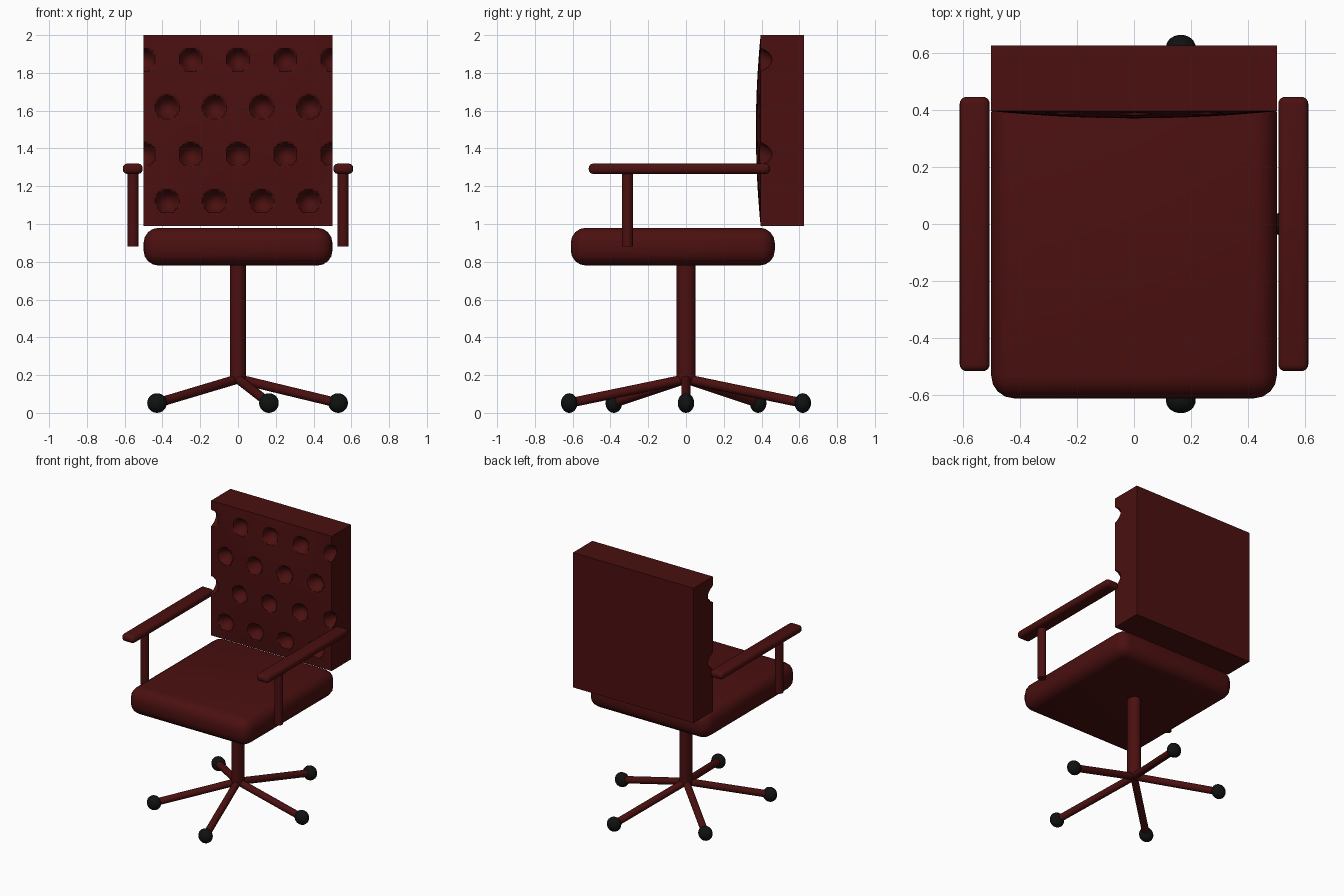
import bpy, bmesh, math
from mathutils import Vector

cube = bpy.data.objects.get("Cube")
if cube:
    bpy.data.objects.remove(cube, do_unlink=True)


def material(name, color):
    m = bpy.data.materials.new(name)
    m.use_nodes = True
    m.diffuse_color = (*color, 1)
    m.node_tree.nodes["Principled BSDF"].inputs["Base Color"].default_value = (*color, 1)
    return m


RED = material("dark red", (0.07, 0.005, 0.005))
BLACK = material("black", (0.005, 0.006, 0.006))


def finish(ob, name, mat):
    ob.name = name
    ob.data.materials.append(mat)
    bpy.ops.object.select_all(action='DESELECT')
    ob.select_set(True)
    bpy.context.view_layer.objects.active = ob
    bpy.ops.object.shade_smooth_by_angle(angle=math.radians(35))
    return ob


def rounded_box(name, low, high, radius):
    low, high = Vector(low), Vector(high)
    bpy.ops.mesh.primitive_cube_add(size=1, location=(low + high) / 2)
    ob = bpy.context.object
    ob.scale = high - low
    bpy.ops.object.transform_apply(location=False, rotation=False, scale=True)
    bevel = ob.modifiers.new("rounding", 'BEVEL')
    bevel.width, bevel.segments = radius, 4
    bevel.limit_method = 'NONE'
    bpy.ops.object.modifier_apply(modifier=bevel.name)
    return finish(ob, name, RED)


def tube(name, start, end, radius, squash=1):
    start, end = Vector(start), Vector(end)
    axis = end - start
    bpy.ops.mesh.primitive_cylinder_add(vertices=24, radius=radius, depth=axis.length,
                                        location=(start + end) / 2)
    ob = bpy.context.object
    ob.scale.x = squash
    ob.rotation_euler = axis.to_track_quat('Z', 'Y').to_euler()
    return finish(ob, name, RED)


# Seat cushion
rounded_box("seat", (-0.5, -0.61, 0.78), (0.5, 0.47, 0.98), 0.08)

# Backrest: a block whose front swells outward and has staggered button dents
BOTTOM, TOP, FRONT, REAR, STEP = 0.99, 2.0, 0.395, 0.625, 0.25
dents = []
for row in range(4):
    shift = 0 if row % 2 else STEP / 2
    dents += [((i - 2) * STEP + shift, 1.12 + row * STEP) for i in range(5)]


def front_y(x, z):
    u, v = x / 0.5, (z - 1.495) / 0.505
    y = FRONT - 0.025 * (1 - u * u) * (1 - v * v)
    near = min(math.hypot(x - dx, z - dz) for dx, dz in dents)
    if near < 0.06:
        y += 0.06 * (1 - (near / 0.06) ** 2) ** 0.75
    return y


N = 100
bm = bmesh.new()
grid = [[None] * (N + 1) for _ in range(N + 1)]
for i in range(N + 1):
    for j in range(N + 1):
        x, z = i / N - 0.5, BOTTOM + (TOP - BOTTOM) * j / N
        grid[i][j] = bm.verts.new((x, front_y(x, z), z))
for i in range(N):
    for j in range(N):
        bm.faces.new((grid[i][j], grid[i + 1][j], grid[i + 1][j + 1], grid[i][j + 1]))
rim = [e for e in bm.edges if e.is_boundary]
new = bmesh.ops.extrude_edge_only(bm, edges=rim)["geom"]
for g in new:
    if isinstance(g, bmesh.types.BMVert):
        g.co.y = REAR
bmesh.ops.contextual_create(bm, geom=[g for g in new if isinstance(g, bmesh.types.BMEdge)
                                      and g.is_boundary])
bmesh.ops.recalc_face_normals(bm, faces=bm.faces)
mesh = bpy.data.meshes.new("backrest")
bm.to_mesh(mesh)
bm.free()
back = bpy.data.objects.new("backrest", mesh)
bpy.context.collection.objects.link(back)
finish(back, "backrest", RED)

# Armrests and their posts
for side, s in (("left", 1), ("right", -1)):
    x1, x2 = sorted((s * 0.505, s * 0.61))
    rounded_box(side + "_armrest", (x1, -0.515, 1.265), (x2, 0.445, 1.32), 0.024)
    tube(side + "_arm_post", (s * 0.556, -0.31, 0.88), (s * 0.556, -0.31, 1.28), 0.029)

# Column and five-legged base
column = tube("column", (0, 0, 0.17), (0, 0, 0.79), 0.05, 0.86)
for k in range(5):
    a = k * math.tau / 5
    foot = Vector((0.53 * math.cos(a), 0.65 * math.sin(a), 0.052))
    hub = Vector((0, 0, 0.18))
    tube(f"leg_{k + 1}", hub, foot, 0.025)
    bpy.ops.mesh.primitive_uv_sphere_add(segments=24, ring_count=14, radius=0.052, location=foot)
    ball = bpy.context.object
    ball.scale.y = 0.84
    finish(ball, f"caster_{k + 1}", BLACK)
